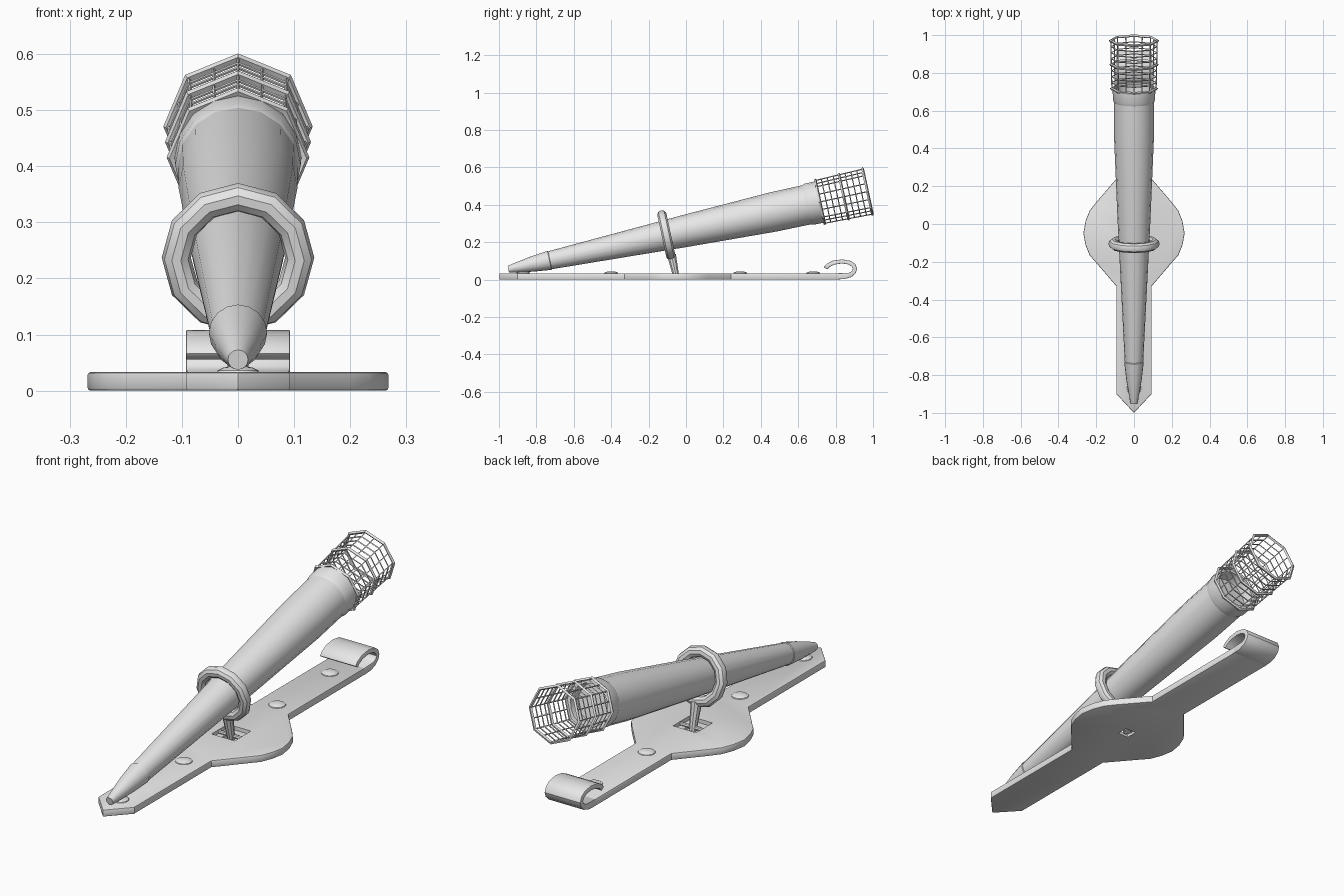
import bpy, bmesh, math
from mathutils import Matrix, Vector

cube = bpy.data.objects.get("Cube")
if cube:
    bpy.data.objects.remove(cube, do_unlink=True)

GREY = (0.8, 0.8, 0.8, 1)
metal = bpy.data.materials.new("plain_grey")
metal.use_nodes = True
metal.diffuse_color = GREY
metal.node_tree.nodes["Principled BSDF"].inputs["Base Color"].default_value = GREY

TILT = math.radians(12.2)
LEAN = Matrix.Rotation(TILT - math.pi / 2, 4, 'X')
TORCH = Matrix.Translation((0, -0.95, 0.055)) @ LEAN
STRIP = 0.093      # half width of the strip
THICK = 0.033      # plate thickness


def activate(ob):
    bpy.ops.object.select_all(action='DESELECT')
    ob.select_set(True)
    bpy.context.view_layer.objects.active = ob


def finish(ob, name, angle=35):
    ob.name = name
    ob.data.materials.clear()
    ob.data.materials.append(metal)
    activate(ob)
    bpy.ops.object.shade_smooth_by_angle(angle=math.radians(angle))
    return ob


def from_bmesh(bm, name):
    bmesh.ops.recalc_face_normals(bm, faces=bm.faces)
    mesh = bpy.data.meshes.new(name)
    bm.to_mesh(mesh)
    bm.free()
    ob = bpy.data.objects.new(name, mesh)
    bpy.context.collection.objects.link(ob)
    return ob


def lathe(name, profile, sides, matrix):
    """Revolve (radius, height) points around z and cap both ends."""
    bm = bmesh.new()
    rings = [[bm.verts.new((r * math.cos(a), r * math.sin(a), h))
              for a in (math.tau * i / sides for i in range(sides))]
             for r, h in profile]
    for low, high in zip(rings, rings[1:]):
        for i in range(sides):
            j = (i + 1) % sides
            bm.faces.new((low[i], low[j], high[j], high[i]))
    bm.faces.new(rings[0])
    bm.faces.new(rings[-1])
    bm.transform(matrix)
    return finish(from_bmesh(bm, name), name)


def extrude(name, points, offset):
    """Extrude a closed outline along an offset vector."""
    bm = bmesh.new()
    face = bm.faces.new([bm.verts.new(p) for p in points])
    side = bmesh.ops.extrude_face_region(bm, geom=[face])["geom"]
    bmesh.ops.translate(bm, vec=offset,
                        verts=[g for g in side if isinstance(g, bmesh.types.BMVert)])
    return from_bmesh(bm, name)


def bevel(ob, width):
    activate(ob)
    mod = ob.modifiers.new("bevel", 'BEVEL')
    mod.width, mod.segments = width, 2
    mod.limit_method, mod.angle_limit = 'ANGLE', math.radians(50)
    bpy.ops.object.modifier_apply(modifier=mod.name)


def wires(name, paths, radius):
    """Thin bars along (points, closed) paths in torch space."""
    curve = bpy.data.curves.new(name, 'CURVE')
    curve.dimensions = '3D'
    curve.bevel_depth, curve.bevel_resolution = radius, 0
    for points, closed in paths:
        spline = curve.splines.new('POLY')
        spline.points.add(len(points) - 1)
        for p, co in zip(spline.points, points):
            p.co = (*(TORCH @ Vector(co)), 1)
        spline.use_cyclic_u = closed
    ob = bpy.data.objects.new(name, curve)
    bpy.context.collection.objects.link(ob)
    activate(ob)
    bpy.ops.object.convert(target='MESH')
    return finish(bpy.context.object, name)


# Back plate: a pointed strip that swells into a rounded disc
half = [(STRIP, -0.9), (STRIP, -0.33), (0.2, -0.205), (0.235, -0.165),
        (0.257, -0.11), (0.268, -0.05), (0.257, 0.015), (0.235, 0.07),
        (0.2, 0.115), (STRIP, 0.24), (STRIP, 0.82)]
outline = [(0, -1, 0)] + [(x, y, 0) for x, y in half] + [(-x, y, 0) for x, y in reversed(half)]
plate = extrude("back_plate", outline, (0, 0, THICK))
bevel(plate, 0.005)

# Square socket: a wide recess above a small through hole
for size, z in ((0.12, 0.035), (0.055, 0.0)):
    bpy.ops.mesh.primitive_cube_add(size=1, location=(0, -0.05, z))
    cutter = bpy.context.object
    cutter.scale = (size, size, 0.04)
    cutter.hide_render = True
    activate(plate)
    mod = plate.modifiers.new("cut", 'BOOLEAN')
    mod.operation, mod.object, mod.solver = 'DIFFERENCE', cutter, 'EXACT'
    bpy.ops.object.modifier_apply(modifier=mod.name)
    bpy.data.objects.remove(cutter, do_unlink=True)
finish(plate, "back_plate")

# Curled hook at the end of the strip
outer = [(0.8, 0), (0.85, 0.003), (0.885, 0.014), (0.908, 0.035), (0.915, 0.058),
         (0.905, 0.083), (0.88, 0.1), (0.835, 0.108), (0.785, 0.101),
         (0.752, 0.084), (0.737, 0.066)]
inner = [(0.755, 0.054), (0.768, 0.068), (0.793, 0.08), (0.835, 0.086), (0.868, 0.081),
         (0.886, 0.07), (0.892, 0.057), (0.887, 0.045), (0.872, 0.036), (0.8, THICK)]
hook = extrude("hook", [(-STRIP, y, z) for y, z in outer + inner], (2 * STRIP, 0, 0))
bevel(hook, 0.003)
finish(hook, "hook")

# Domed rivets
for i, y in enumerate((-0.87, -0.4, 0.29, 0.68)):
    lathe(f"rivet_{i + 1}", [(0.038, 0), (0.036, 0.004), (0.026, 0.009), (0.012, 0.012)],
          16, Matrix.Translation((0, y, THICK - 0.001)))

# Holding ring, its stem and the cross pin in the socket
bpy.ops.mesh.primitive_torus_add(major_segments=12, minor_segments=10,
                                 major_radius=0.11, minor_radius=0.026)
ring = bpy.context.object
ring.data.transform(Matrix.Translation((0, -0.105, 0.237)) @ LEAN
                    @ Matrix.Rotation(math.pi / 2, 4, 'Z'))
finish(ring, "holding_ring")
lathe("ring_stem", [(0.017, 0), (0.019, 0.04), (0.025, 0.13)], 10,
      Matrix.Translation((0, -0.05, 0.005)) @ Matrix.Rotation(TILT, 4, 'X'))
lathe("cross_pin", [(0.009, -0.06), (0.009, 0.06)], 8,
      Matrix.Translation((0, -0.05, 0.02)) @ Matrix.Rotation(math.pi / 2, 4, 'Y'))

# Torch: pointed foot, swelling handle, collar with hollow cup
lathe("torch_foot", [(0.018, 0), (0.024, 0.03), (0.041, 0.13), (0.052, 0.225), (0.046, 0.23)],
      16, TORCH)
lathe("torch_handle", [(0.047, 0.215), (0.049, 0.23), (0.086, 0.97), (0.106, 1.45), (0.107, 1.65)],
      16, TORCH)
lathe("torch_collar", [(0.106, 1.63), (0.112, 1.645), (0.113, 1.705), (0.096, 1.705),
                       (0.09, 1.655)], 16, TORCH)

# Basket: three heavy octagonal hoops and a fine wire mesh
START, END, CELLS = 1.705, 1.965, 8


def radius_at(s):
    return 0.12 + 0.006 * (s - START) / (END - START)


def octagon(s, shrink=0.0):
    r = radius_at(s) - shrink
    return [(r * math.cos(k * math.pi / 4), r * math.sin(k * math.pi / 4), s) for k in range(8)]


levels = [START + (END - START) * i / CELLS for i in range(CELLS + 1)]
wires("basket_hoops", [(octagon(s), True) for s in levels[::4]], 0.0075)

mesh_paths = [(octagon(s, 0.003), True) for s in levels]
low, high = octagon(START, 0.003), octagon(END, 0.003)
for k in range(8):
    n = (k + 1) % 8
    mesh_paths.append(([low[k], high[k]], False))
    mesh_paths.append(([Vector(low[k]).lerp(Vector(low[n]), 0.5),
                        Vector(high[k]).lerp(Vector(high[n]), 0.5)], False))
wires("basket_mesh", mesh_paths, 0.003)
